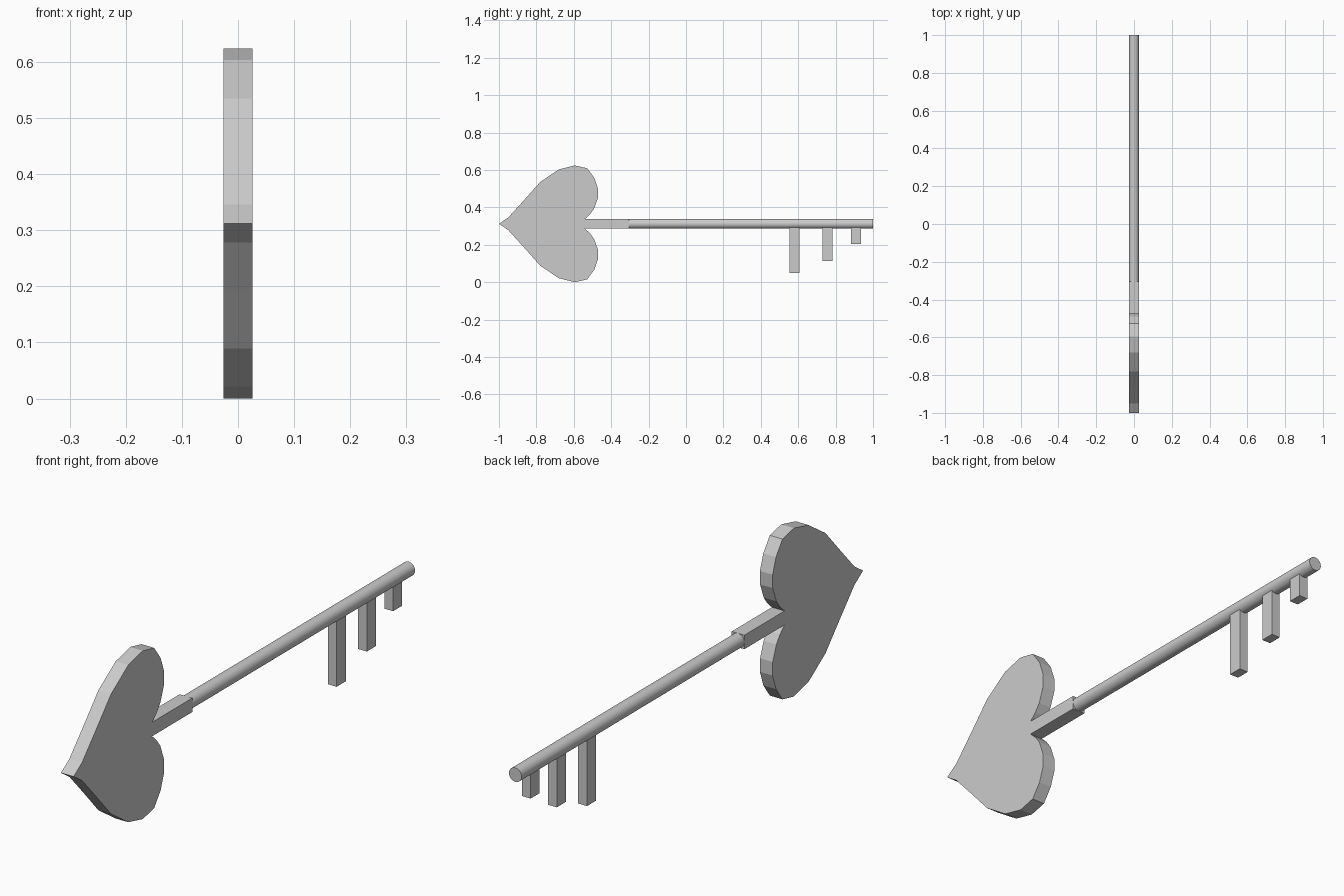
import bpy, bmesh, math

if "Cube" in bpy.data.objects:
    bpy.data.objects.remove(bpy.data.objects["Cube"])

MID = 0.312    # height of the key axis
R = 0.026      # shaft radius and half thickness of the bow


def finish(name, bm):
    bmesh.ops.recalc_face_normals(bm, faces=bm.faces)
    mesh = bpy.data.meshes.new(name)
    bm.to_mesh(mesh)
    bm.free()
    obj = bpy.data.objects.new(name, mesh)
    bpy.context.collection.objects.link(obj)
    return obj


# Heart bow with its square neck: half outline (y, height above axis), mirrored
half = [(-0.95, 0.034), (-0.87, 0.122), (-0.78, 0.223), (-0.68, 0.291),
        (-0.595, 0.312), (-0.528, 0.297), (-0.49, 0.245), (-0.47, 0.187),
        (-0.471, 0.137), (-0.492, 0.08), (-0.514, 0.05), (-0.54, R), (-0.305, R)]
outline = [(-1.0, 0.0)] + half + [(y, -h) for y, h in reversed(half)]
bm = bmesh.new()
face = bm.faces.new([bm.verts.new((-R, y, MID + h)) for y, h in outline])
ext = bmesh.ops.extrude_face_region(bm, geom=[face])
bmesh.ops.translate(bm, vec=(2 * R, 0, 0),
                    verts=[g for g in ext["geom"] if isinstance(g, bmesh.types.BMVert)])
finish("heart_bow", bm)

# Round shaft
y0, y1 = -0.31, 1.0
bpy.ops.mesh.primitive_cylinder_add(vertices=32, radius=R, depth=y1 - y0,
                                    location=(0, (y0 + y1) / 2, MID),
                                    rotation=(math.pi / 2, 0, 0))
shaft = bpy.context.object
shaft.name = "shaft"
bpy.ops.object.shade_smooth_by_angle(angle=math.radians(30))

# Teeth, shorter towards the tip
for i, (y, bottom) in enumerate([(0.579, 0.05), (0.756, 0.113), (0.909, 0.204)], 1):
    bm = bmesh.new()
    bmesh.ops.create_cube(bm, size=1)
    bmesh.ops.scale(bm, vec=(0.036, 0.053, MID - bottom), verts=bm.verts)
    bmesh.ops.translate(bm, vec=(0, y, (MID + bottom) / 2), verts=bm.verts)
    finish(f"tooth_{i}", bm)
